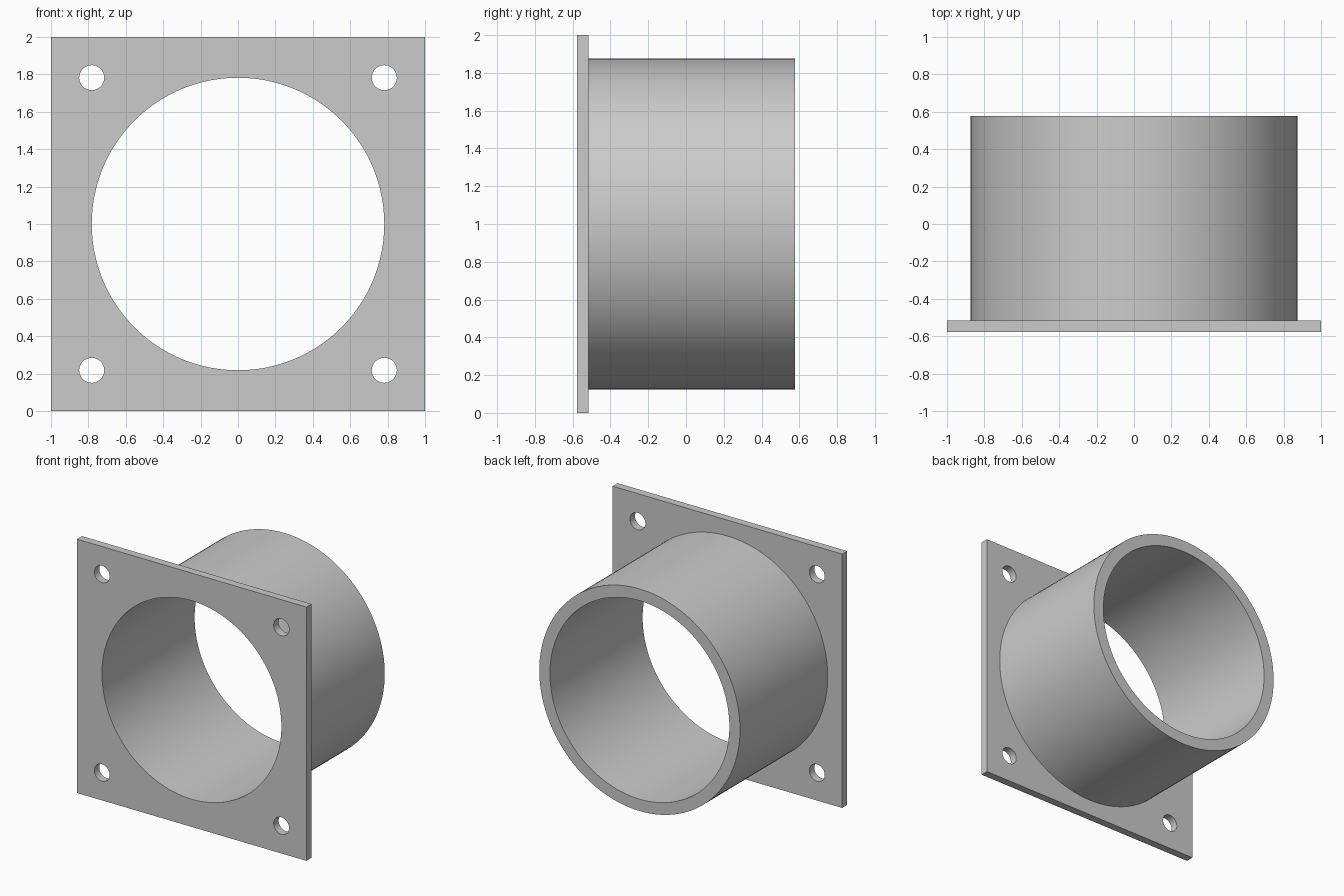
import bpy
import bmesh
from math import pi, radians
from mathutils import Matrix, Vector

if "Cube" in bpy.data.objects:
    bpy.data.objects.remove(bpy.data.objects["Cube"], do_unlink=True)

FRONT, SEAT, BACK = -0.577, -0.515, 0.577   # plate front, plate back, pipe end
BORE, OUTER = 0.782, 0.875                  # pipe radii
BOLT_R, BOLT_POS = 0.067, 0.782
CENTRE = Vector((0, 0, 1))

grey = bpy.data.materials.new("plain_grey")
grey.use_nodes = True
colour = (0.6, 0.6, 0.6, 1)
grey.diffuse_color = colour
grey.node_tree.nodes["Principled BSDF"].inputs["Base Color"].default_value = colour


def make_object(name, bm):
    bmesh.ops.recalc_face_normals(bm, faces=bm.faces)
    mesh = bpy.data.meshes.new(name)
    bm.to_mesh(mesh)
    bm.free()
    mesh.materials.append(grey)
    obj = bpy.data.objects.new(name, mesh)
    bpy.context.collection.objects.link(obj)
    return obj


def add_drill(bm, x, z, radius, sides):
    """Cylinder along y, long enough to pass through the plate."""
    place = Matrix.Translation((x, SEAT, z)) @ Matrix.Rotation(pi / 2, 4, "X")
    bmesh.ops.create_cone(bm, cap_ends=True, segments=sides, radius1=radius,
                          radius2=radius, depth=0.4, matrix=place)


# Square flange plate
bm = bmesh.new()
middle = Matrix.Translation((0, (FRONT + SEAT) / 2, 1))
bmesh.ops.create_cube(bm, size=1, matrix=middle @ Matrix.Diagonal((2, SEAT - FRONT, 2, 1)))
plate = make_object("flange_plate", bm)

# Bore and four bolt holes cut through the plate
bm = bmesh.new()
add_drill(bm, 0, 1, BORE, 128)
for sx in (-1, 1):
    for sz in (-1, 1):
        add_drill(bm, sx * BOLT_POS, 1 + sz * BOLT_POS, BOLT_R, 40)
cutter = make_object("hole_cutter", bm)
cutter.hide_render = True

cut = plate.modifiers.new("holes", "BOOLEAN")
cut.operation = "DIFFERENCE"
cut.solver = "EXACT"
cut.object = cutter
bpy.ops.object.select_all(action="DESELECT")
bpy.context.view_layer.objects.active = plate
plate.select_set(True)
bpy.ops.object.modifier_apply(modifier=cut.name)
bpy.data.objects.remove(cutter, do_unlink=True)

# Pipe: wall profile revolved about the y axis, open where it meets the plate
bm = bmesh.new()
profile = [(BORE, SEAT), (BORE, BACK), (OUTER, BACK), (OUTER, SEAT)]
verts = [bm.verts.new((r, y, 1)) for r, y in profile]
edges = [bm.edges.new(pair) for pair in zip(verts, verts[1:])]
bmesh.ops.spin(bm, geom=verts + edges, cent=CENTRE, axis=(0, 1, 0),
               angle=2 * pi, steps=128, use_merge=True)
bmesh.ops.remove_doubles(bm, verts=bm.verts, dist=0.0001)
pipe = make_object("pipe", bm)

# Smooth curved walls, sharp rims
pipe.select_set(True)
bpy.ops.object.shade_smooth_by_angle(angle=radians(30))
